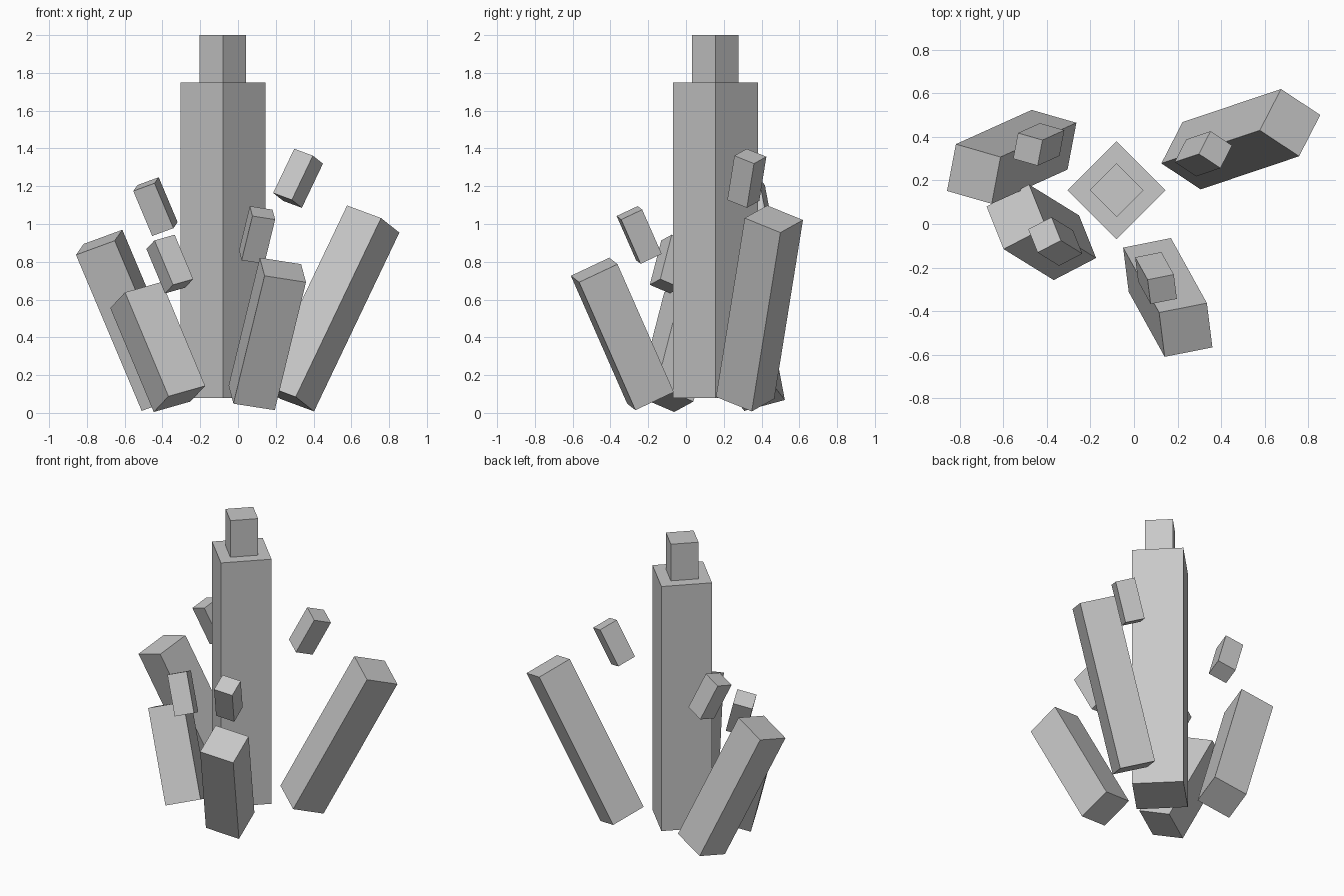
import bpy
import bmesh
from mathutils import Matrix, Vector

if "Cube" in bpy.data.objects:
    bpy.data.objects.remove(bpy.data.objects["Cube"])

# One flat grey for the whole crystal cluster
stone = bpy.data.materials.new("grey_stone")
stone.diffuse_color = (0.58, 0.58, 0.58, 1.0)
stone.use_nodes = True
stone.node_tree.nodes["Principled BSDF"].inputs["Base Color"].default_value = stone.diffuse_color


def prism(name, centre, axis, side_dir, width, length):
    """Square prism whose long side follows axis, with one face towards side_dir."""
    w = Vector(axis).normalized()
    u = Vector(side_dir)
    u = (u - w * u.dot(w)).normalized()
    v = w.cross(u)
    turn = Matrix((u, v, w)).transposed().to_4x4()
    size = Matrix.Diagonal((width, width, length, 1.0))
    bm = bmesh.new()
    bmesh.ops.create_cube(bm, size=1.0, matrix=turn @ size)
    mesh = bpy.data.meshes.new(name)
    bm.to_mesh(mesh)
    bm.free()
    mesh.materials.append(stone)
    obj = bpy.data.objects.new(name, mesh)
    obj.location = centre
    bpy.context.collection.objects.link(obj)


# Central upright column and its cap, turned by 45 degrees
UP, DIAGONAL = (0, 0, 1), (1, 1, 0)
prism("central_column", (-0.08, 0.155, 0.915), UP, DIAGONAL, 0.318, 1.67)
prism("column_cap", (-0.08, 0.155, 1.875), UP, DIAGONAL, 0.174, 0.25)

# Leaning crystals, each with a small shard floating above at the same tilt:
# name, axis, side direction, crystal centre, crystal length, shard centre
CRYSTALS = [
    ("right", (0.452, 0.152, 0.947), (0.18, -0.12, -0.068),
     (0.49, 0.389, 0.553), 1.06, (0.318, 0.322, 1.242)),
    ("front", (0.165, -0.298, 0.677), (0.214, 0.042, -0.032),
     (0.155, -0.337, 0.418), 0.758, (0.101, -0.248, 0.942)),
    ("back_left", (-0.348, -0.157, 0.826), (0.205, -0.059, 0.075),
     (-0.561, 0.308, 0.49), 0.91, (-0.437, 0.365, 1.092)),
    ("front_left", (-0.23, 0.142, 0.55), (0.198, 0.106, 0.063),
     (-0.425, -0.038, 0.349), 0.613, (-0.361, -0.08, 0.788)),
]
for name, axis, side, centre, length, shard_centre in CRYSTALS:
    prism(name + "_crystal", centre, axis, side, 0.226, length)
    prism(name + "_shard", shard_centre, axis, side, 0.124, 0.262)
